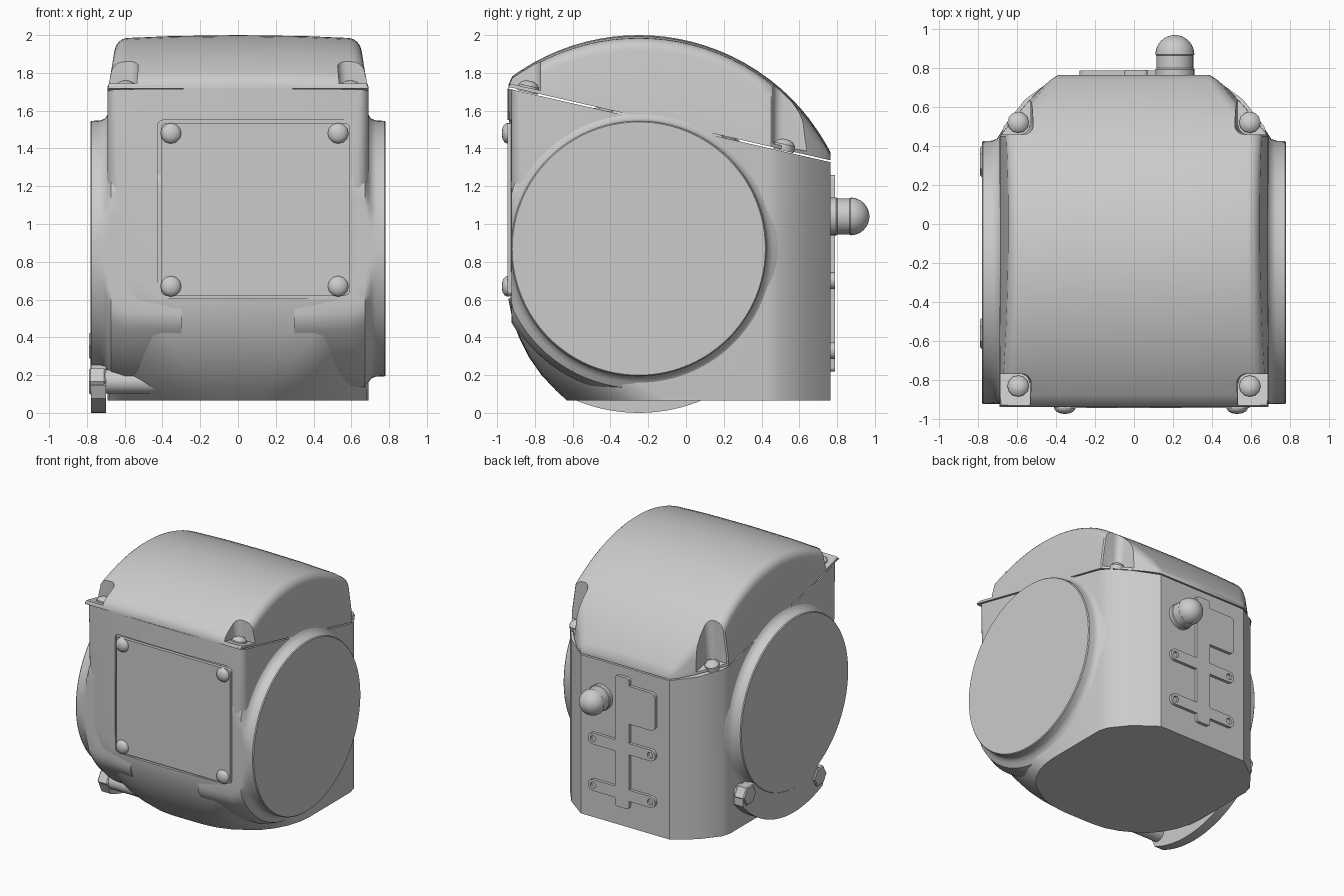
import bpy, bmesh
from math import sin, cos, pi, radians, sqrt, atan
from mathutils import Vector, Matrix

if "Cube" in bpy.data.objects:
    bpy.data.objects.remove(bpy.data.objects["Cube"], do_unlink=True)

grey = bpy.data.materials.new("housing_grey")
grey.use_nodes = True
tone = (0.6, 0.6, 0.6, 1)
grey.diffuse_color = tone
grey.node_tree.nodes["Principled BSDF"].inputs["Base Color"].default_value = tone

SLOPE = 0.228
HUB_Y, HUB_Z = -0.25, 0.87


def split(y):
    """Height of the sloping joint between body and lid."""
    return 1.72 - SLOPE * (y + 0.94)


def finish(bm, name, angle=35):
    bmesh.ops.remove_doubles(bm, verts=bm.verts, dist=0.0001)
    bmesh.ops.recalc_face_normals(bm, faces=bm.faces)
    mesh = bpy.data.meshes.new(name)
    bm.to_mesh(mesh)
    bm.free()
    mesh.materials.append(grey)
    ob = bpy.data.objects.new(name, mesh)
    bpy.context.collection.objects.link(ob)
    smooth(ob, angle)
    return ob


def smooth(ob, angle=35):
    bpy.ops.object.select_all(action="DESELECT")
    ob.select_set(True)
    bpy.context.view_layer.objects.active = ob
    bpy.ops.object.shade_smooth_by_angle(angle=radians(angle))


def loft(name, rings, angle=35):
    """Skin a list of equal closed rings and cap both ends."""
    bm = bmesh.new()
    loops = [[bm.verts.new(p) for p in ring] for ring in rings]
    n = len(loops[0])
    for a, b in zip(loops, loops[1:]):
        for i in range(n):
            j = (i + 1) % n
            bm.faces.new((a[i], a[j], b[j], b[i]))
    bm.faces.new(loops[0][::-1])
    bm.faces.new(loops[-1])
    return finish(bm, name, angle)


def lathe(name, profile, loc, axis, sides=32, limit=None, angle=35):
    """Turn (radius, height) pairs around an axis through loc."""
    m = Matrix.Translation(loc) @ Vector(axis).to_track_quat("Z", "Y").to_matrix().to_4x4()
    rings = []
    for r, h in profile:
        ring = [m @ Vector((r * cos(2 * pi * i / sides), r * sin(2 * pi * i / sides), h))
                for i in range(sides)]
        if limit:
            ring = [Vector((p.x, max(p.y, limit), max(p.z, 0.07))) for p in ring]
        rings.append(ring)
    return loft(name, rings, angle)


def prism(name, outline, axis, lo, hi):
    """Extrude a 2D outline along x or y."""
    def put(p, t):
        return (t, p[0], p[1]) if axis == "x" else (p[0], t, p[1])
    return loft(name, [[put(p, t) for p in outline] for t in (lo, hi)])


def rounded(x0, x1, z0, z1, r, steps=5):
    pts = []
    for k, (cx, cz) in enumerate(((x1 - r, z1 - r), (x0 + r, z1 - r),
                                  (x0 + r, z0 + r), (x1 - r, z0 + r))):
        for i in range(steps + 1):
            a = pi / 2 * (k + i / steps)
            pts.append((cx + r * cos(a), cz + r * sin(a)))
    return pts


def cut(ob, cutter):
    mod = ob.modifiers.new("cut", "BOOLEAN")
    mod.operation, mod.solver, mod.object = "DIFFERENCE", "EXACT", cutter
    bpy.ops.object.select_all(action="DESELECT")
    bpy.context.view_layer.objects.active = ob
    bpy.ops.object.modifier_apply(modifier=mod.name)
    bpy.data.objects.remove(cutter, do_unlink=True)
    smooth(ob)


# Body: horizontal rings, rounded bowl at the lower front
def body_ring(z, front, r):
    half = [(0.39, 0.765), (0.56, 0.64), (0.67, 0.5), (0.69, 0.43)]
    for i in range(9):
        a = pi / 2 * i / 8
        half.append((0.69 - r + r * cos(a), front + r - r * sin(a)))
    half += [((0.69 - r) * t, front) for t in (0.66, 0.33)]
    plan = half + [(0, front)] + [(-x, y) for x, y in half[::-1]]
    plan = [(x, y + (0.025 * (x / 0.69) ** 2 if y < -0.5 else 0)) for x, y in plan]
    return [(x, y, z if z else split(y) - 0.004) for x, y in plan]


levels = [(0.065, -0.63, 0.55), (0.12, -0.69, 0.5), (0.2, -0.765, 0.44), (0.3, -0.835, 0.37),
          (0.4, -0.885, 0.3), (0.5, -0.92, 0.22), (0.6, -0.94, 0.15),
          (0.75, -0.945, 0.08), (None, -0.945, 0.05)]
body = loft("body", [body_ring(*lv) for lv in levels])
cut(body, prism("pocket_cutter", rounded(-0.425, 0.61, 0.605, 1.55, 0.03), "y", -1.1, -0.92))


# Lid: arched cross sections from front to back
def lid_ring(y, inset=0.0):
    top = 0.86 + sqrt(1.14 ** 2 - (y + 0.25) ** 2) - inset
    low = split(y) + 0.006
    w = 0.69
    if y > 0.45:
        w = 0.39 + 0.3 * ((0.765 - y) / 0.315) ** 0.8
    h = top - low
    r = min(0.07, h * 0.5)
    w2 = w - 0.09 * h
    side = [(w, low), (w - 0.01 * h, low + 0.2 * h)]
    for i in range(7):
        a = pi / 2 * i / 6
        side.append((w2 - r + r * cos(a), top - 0.015 - r + r * sin(a)))
    side += [((w2 - r) * 0.6, top - 0.005)]
    return [(x, y, z) for x, z in side + [(0, top)] + [(-x, z) for x, z in side[::-1]]]


stations = [-0.94, -0.92] + [-0.88 + 0.07 * i for i in range(19)]
stations += [0.45, 0.5, 0.55, 0.6, 0.65, 0.7, 0.74, 0.765]
lid = loft("lid", [lid_ring(y, 0.03 if y == -0.94 else 0) for y in stations])

tilt = Matrix.Rotation(-atan(SLOPE), 4, "X")
up = tilt @ Vector((0, 0, 1))
for s in (-1, 1):
    for place, y0, y1, ys in (("front", -1.1, -0.77, -0.835), ("rear", 0.46, 0.9, 0.52)):
        # Corner recess in the lid and its screw
        plan = rounded(*sorted((s * 0.535, s * 0.9)), y0, y1, 0.05)
        flare = [((x + (-s * 0.03 if abs(x) < 0.7 else 0)), y) for x, y in plan]
        rings = [[(x, y, split(y) + 0.025 + h) for x, y in p]
                 for p, h in ((plan, 0), (flare, 0.5))]
        cut(lid, loft("recess_cutter", rings))
        lathe(f"lid_screw_{place}_{'left' if s > 0 else 'right'}",
              [(0.055, -0.02), (0.055, 0.015), (0.042, 0.032), (0.02, 0.042)],
              (s * 0.595, ys, split(ys) + 0.02), up, 12)

# Round side hubs that blend into the body
hub = [(0.78, 0.3), (0.77, 0.6), (0.74, 0.672), (0.71, 0.69), (0.688, 0.705),
       (0.678, 0.73), (0.676, 0.775), (0.67, 0.782)]
for s, label in ((1, "left"), (-1, "right")):
    lathe(f"{label}_hub", hub, (0, HUB_Y, HUB_Z), (s, 0, 0), 96, -0.925)

# Front cover plate with four domed screws
prism("front_cover", rounded(-0.408, 0.593, 0.622, 1.533, 0.025), "y", -0.945, -0.9)
dome = [(0.055, 0), (0.055, 0.012), (0.047, 0.026), (0.03, 0.036), (0.01, 0.04)]
for x in (-0.355, 0.53):
    for z in (0.67, 1.48):
        lathe("cover_screw", dome, (x, -0.935, z), (0, -1, 0), 12)

# Rear bracket: spine, tab and two cross bars with screws
prism("bracket_spine", rounded(-0.05, 0.07, 0.22, 1.26, 0.02), "y", 0.75, 0.79)
prism("bracket_tab", rounded(-0.28, 0.0, 0.9, 1.2, 0.04), "y", 0.75, 0.789)
for z in (0.33, 0.7):
    bar = prism("bracket_bar", rounded(-0.28, 0.31, z - 0.045, z + 0.045, 0.044), "y", 0.75, 0.788)
    for x in (-0.235, 0.265):
        cut(bar, lathe("hole_cutter", [(0.024, 0), (0.024, 0.1)], (x, 0.77, z), (0, 1, 0), 16))

# Domed rear knob
knob = [(0.1, -0.02), (0.1, 0.03), (0.095, 0.036), (0.095, 0.1), (0.1, 0.106)]
knob += [(0.1 * cos(a), 0.106 + 0.1 * sin(a)) for a in [pi / 2 * i / 8 for i in range(1, 8)]]
lathe("rear_knob", knob + [(0.004, 0.206)], (0.21, 0.765, 1.04), (0, 1, 0))


# Curved flange under the right hub, with hex bolts and lugs
def around(r, deg):
    a = radians(deg)
    return (HUB_Y + r * sin(a), HUB_Z - r * cos(a))


steps = [-24 + 72 * i / 24 for i in range(25)]
outline = [around(0.87, d) for d in steps] + [around(0.82, 52), around(0.74, 52)]
outline += [around(0.67, d) for d in steps[::-1]] + [around(0.74, -28), around(0.82, -28)]
prism("flange", outline, "x", -0.778, -0.7)
for d in (-24, 48):
    y, z = around(0.77, d)
    lathe("flange_bolt", [(0.07, 0.7), (0.08, 0.71), (0.08, 0.782), (0.072, 0.79)],
          (0, y, z), (-1, 0, 0), 6, angle=20)
    lathe("flange_lug", [(0.065, 0.35), (0.065, 0.71)], (0, y, z), (-1, 0, 0), 24)
